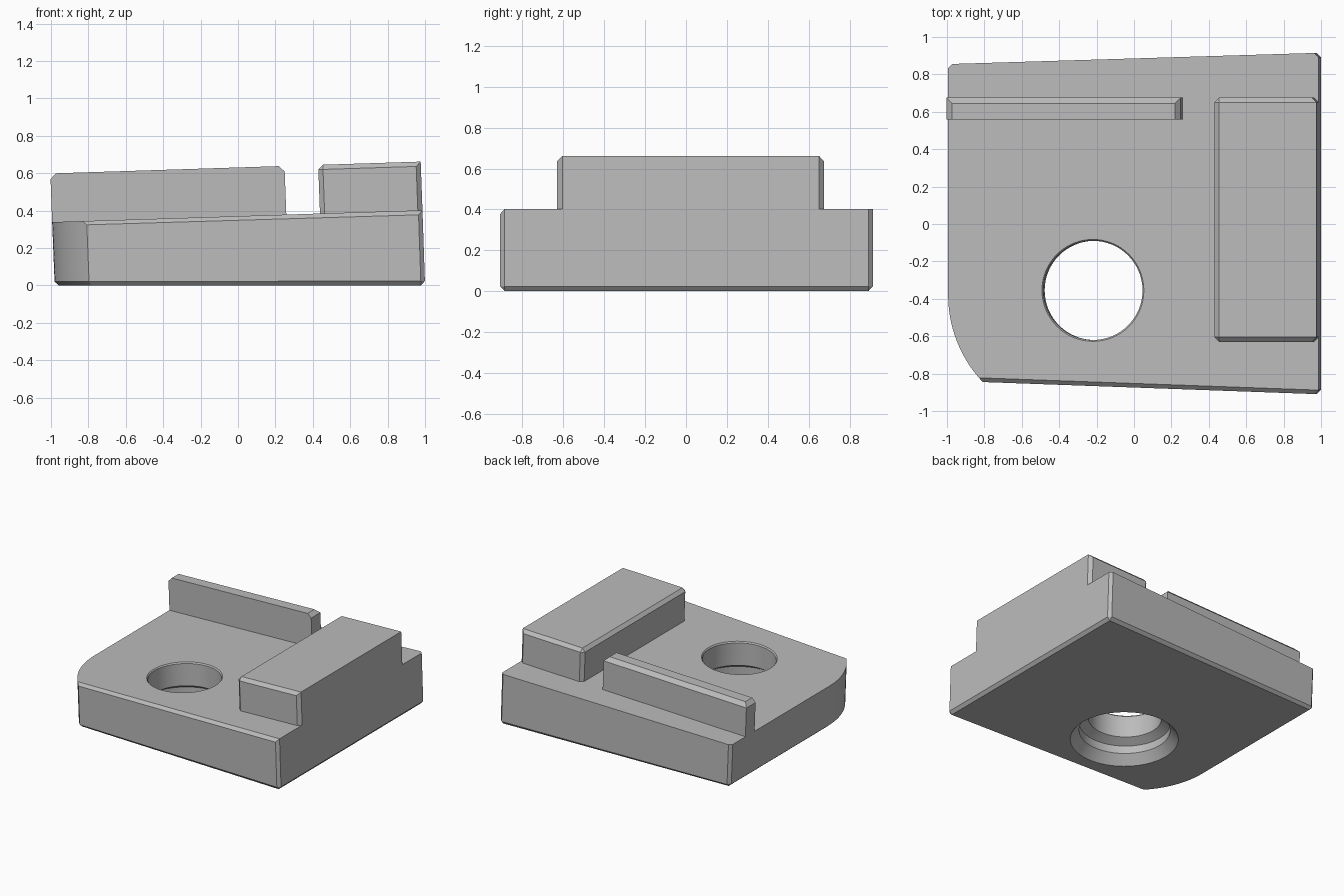
import bpy, bmesh, math
from mathutils import Vector

cube = bpy.data.objects.get("Cube")
if cube:
    bpy.data.objects.remove(cube)

PLATE_TOP, RIDGE_TOP = 0.37, 0.63
LEFT, RIGHT = -0.98, 1.0

grey = bpy.data.materials.new("plain_grey")
grey.use_nodes = True
COLOUR = (0.5, 0.5, 0.5, 1)
grey.diffuse_color = COLOUR
grey.node_tree.nodes["Principled BSDF"].inputs["Base Color"].default_value = COLOUR


def finish(bm, name):
    bmesh.ops.recalc_face_normals(bm, faces=bm.faces)
    mesh = bpy.data.meshes.new(name)
    bm.to_mesh(mesh)
    bm.free()
    mesh.materials.append(grey)
    obj = bpy.data.objects.new(name, mesh)
    bpy.context.collection.objects.link(obj)
    return obj


def chamfered_prism(name, outline, z0, z1, size, rule, open_bottom=False):
    """Extrude an outline, then chamfer the edges picked by rule(mid, upright)."""
    bm = bmesh.new()
    base = bm.faces.new([bm.verts.new((x, y, z0)) for x, y in outline])
    top = bmesh.ops.extrude_face_region(bm, geom=[base], use_keep_orig=True)["geom"]
    bmesh.ops.translate(bm, vec=(0, 0, z1 - z0),
                        verts=[g for g in top if isinstance(g, bmesh.types.BMVert)])
    bmesh.ops.recalc_face_normals(bm, faces=bm.faces)
    edges = []
    for e in bm.edges:
        a, b = (v.co for v in e.verts)
        if rule((a + b) / 2, abs(a.z - b.z) > 0.01):
            edges.append(e)
    bmesh.ops.bevel(bm, geom=edges, offset=size, offset_type='OFFSET',
                    segments=1, profile=0.5, affect='EDGES')
    if open_bottom:
        low = [f for f in bm.faces if all(abs(v.co.z - z0) < 1e-5 for v in f.verts)]
        bmesh.ops.delete(bm, geom=low, context='FACES')
    return finish(bm, name)


def lathe(name, centre, profile, sides=64):
    """Solid of revolution used as a cutter."""
    bm = bmesh.new()
    rings = [[bm.verts.new((centre[0] + r * math.cos(math.tau * i / sides),
                            centre[1] + r * math.sin(math.tau * i / sides), z))
              for i in range(sides)] for r, z in profile]
    for a, b in zip(rings, rings[1:]):
        for i in range(sides):
            j = (i + 1) % sides
            bm.faces.new((a[i], a[j], b[j], b[i]))
    bm.faces.new(rings[0])
    bm.faces.new(rings[-1])
    return finish(bm, name)


def box(x0, x1, y0, y1):
    return [(x0, y0), (x1, y0), (x1, y1), (x0, y1)]


# Plate: tapered outline with one rounded corner
ARC_R, ARC_Y, STEPS = 0.678, -0.38, 14
SWEEP = math.asin(0.465 / ARC_R)
outline = [(LEFT + ARC_R * (1 - math.cos(SWEEP * i / STEPS)),
            ARC_Y - ARC_R * math.sin(SWEEP * i / STEPS)) for i in range(STEPS + 1)]
outline += [(RIGHT, -0.91), (RIGHT, 0.915), (LEFT, 0.855)]


def plate_rule(m, upright):
    if upright:
        return m.x > 0.9 or m.y > 0.8
    return m.z < 0.01 or (m.y < -0.86 and m.x < 0.9)


plate = chamfered_prism("base_plate", outline, 0, PLATE_TOP, 0.022, plate_rule)

# Stepped through-hole
cutter = lathe("hole_cutter", (-0.206, -0.355),
               [(0.40, -0.01), (0.33, 0.075), (0.33, 0.14), (0.265, 0.18),
                (0.265, PLATE_TOP - 0.01), (0.28, PLATE_TOP + 0.01)])
cut = plate.modifiers.new("hole", 'BOOLEAN')
cut.operation, cut.solver, cut.object = 'DIFFERENCE', 'EXACT', cutter
bpy.context.view_layer.objects.active = plate
bpy.ops.object.modifier_apply(modifier="hole")
bpy.data.objects.remove(cutter)

# Thin rib near the back edge
rib = chamfered_prism(
    "back_rib", box(LEFT, 0.272, 0.56, 0.675), PLATE_TOP, RIDGE_TOP, 0.03,
    lambda m, up: not up and m.z > 0.5 and m.y > 0.6, True)

# Wide block along one side
block = chamfered_prism(
    "side_block", box(0.452, RIGHT, -0.63, 0.675), PLATE_TOP, RIDGE_TOP, 0.025,
    lambda m, up: up or (m.z > 0.5 and m.x < 0.9), True)

# Lean all parts slightly and slope the top, keeping the underside flat
for obj in (plate, rib, block):
    for v in obj.data.vertices:
        x, y, z = v.co
        v.co = Vector((x - 0.037 * z, y, z + 0.032 * x * min(z / PLATE_TOP, 1)))
    bpy.ops.object.select_all(action='DESELECT')
    obj.select_set(True)
    bpy.context.view_layer.objects.active = obj
    bpy.ops.object.shade_smooth_by_angle(angle=math.radians(15))
